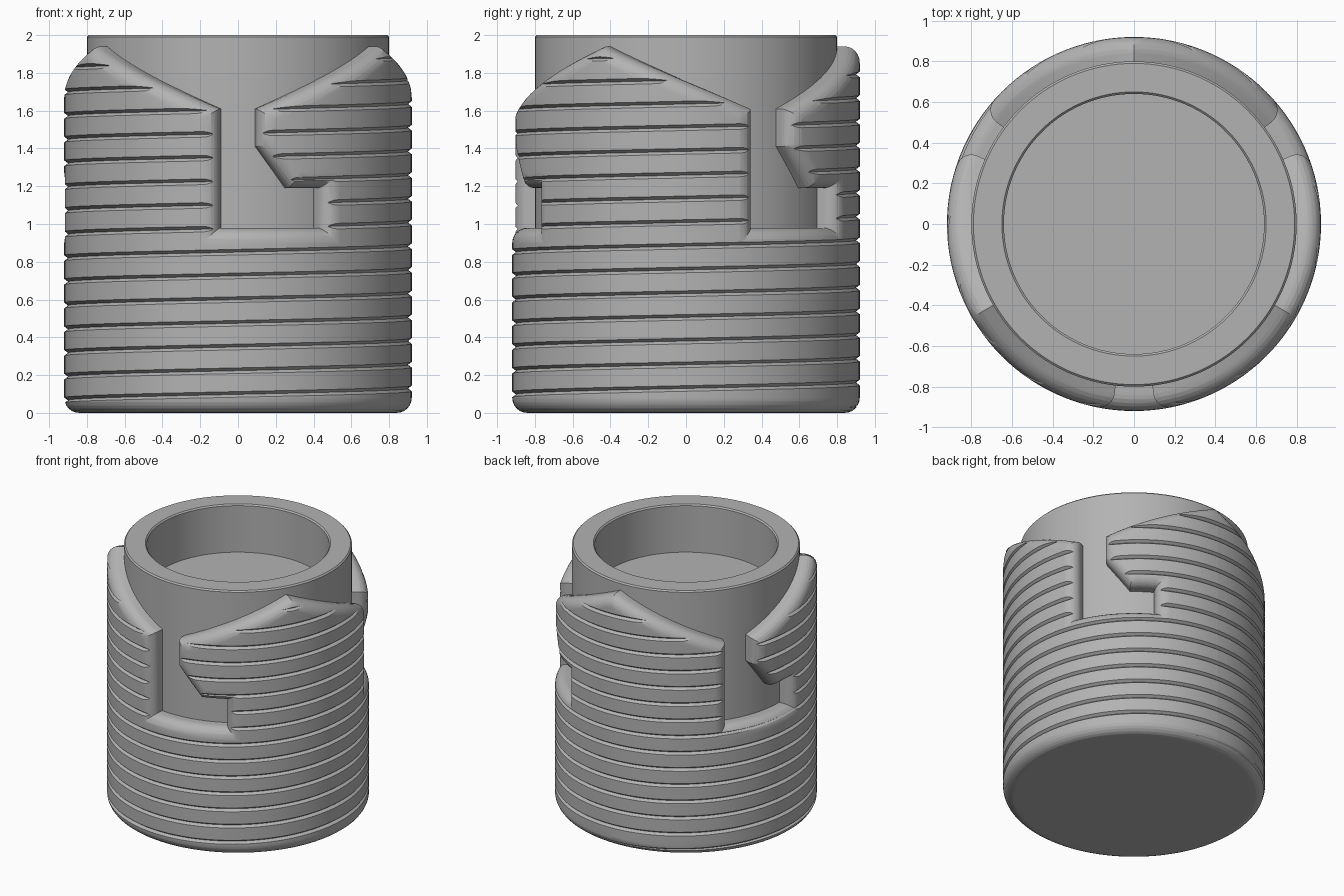
import bpy, bmesh, math
from mathutils import Vector

if "Cube" in bpy.data.objects:
    bpy.data.objects.remove(bpy.data.objects["Cube"], do_unlink=True)

CORE_R, WALL = 0.80, 0.12       # core radius, sleeve thickness
MID_R = CORE_R + WALL / 2       # radius at which the flat sleeve is unrolled
SINK = 0.02                     # sleeve overlap into the core
PITCH, GROOVE_Z = 0.1255, 0.098

grey = bpy.data.materials.new("plain_grey")
grey.use_nodes = True
COLOR = (0.45, 0.45, 0.45, 1)
grey.diffuse_color = COLOR
grey.node_tree.nodes["Principled BSDF"].inputs["Base Color"].default_value = COLOR


def make_object(name, bm):
    mesh = bpy.data.meshes.new(name)
    bm.to_mesh(mesh)
    bm.free()
    mesh.materials.clear()
    mesh.materials.append(grey)
    ob = bpy.data.objects.new(name, mesh)
    bpy.context.collection.objects.link(ob)
    return ob


def smooth(ob):
    bpy.ops.object.select_all(action='DESELECT')
    ob.select_set(True)
    bpy.context.view_layer.objects.active = ob
    bpy.ops.object.shade_smooth_by_angle(angle=math.radians(30))
    ob.modifiers.new("even_shading", 'WEIGHTED_NORMAL').keep_sharp = True


def flat(deg, depth, z):
    """Point on the unrolled sleeve."""
    return Vector((math.radians(deg) * MID_R, -depth, z))


# Core: a cup turned from a profile
def build_core():
    bm = bmesh.new()
    profile = [(0, 0), (CORE_R, 0), (CORE_R, 1.99), (CORE_R - 0.01, 2),
               (0.65, 2), (0.64, 1.99), (0.64, 1.63), (0, 1.63)]
    verts = [bm.verts.new((r, 0, z)) for r, z in profile]
    edges = [bm.edges.new(pair) for pair in zip(verts, verts[1:])]
    bmesh.ops.spin(bm, geom=verts + edges, cent=(0, 0, 0), axis=(0, 0, 1),
                   angle=math.tau, steps=120, use_duplicate=False)
    bmesh.ops.remove_doubles(bm, verts=bm.verts, dist=1e-4)
    bmesh.ops.recalc_face_normals(bm, faces=bm.faces)
    smooth(make_object("core_cup", bm))


# Unrolled sleeve: outline with three hooked slots, rounded outer rim
def build_flat_sleeve():
    slot = [(-6.5, 1.61), (-6.5, 0.98), (30, 0.98), (30, 1.19),
            (18, 1.19), (6.5, 1.41), (6.5, 1.61), (60, 1.94)]
    outline = [(-190, 0), (-190, 1.88), (-180, 1.94)]
    for centre in (-120, 0, 120):
        outline += [(centre + a, z) for a, z in slot]
    outline += [(190, 1.88), (190, 0)]

    bm = bmesh.new()
    face = bm.faces.new([bm.verts.new(flat(a, -SINK, z)) for a, z in outline])
    grown = bmesh.ops.extrude_face_region(bm, geom=[face], use_keep_orig=True)["geom"]
    front = [v for v in grown if isinstance(v, bmesh.types.BMVert)]
    bmesh.ops.translate(bm, verts=front, vec=(0, -WALL - SINK, 0))
    bmesh.ops.recalc_face_normals(bm, faces=bm.faces)
    rim = [e for e in bm.edges if all(v in front for v in e.verts)]
    bmesh.ops.bevel(bm, geom=rim, offset=0.08, offset_type='OFFSET', segments=6,
                    profile=0.5, affect='EDGES', clamp_overlap=False)
    return make_object("flat_sleeve", bm)


# Groove cutters: one slanted V bar for each turn of the spiral
def build_groove_cutter():
    bm = bmesh.new()
    section = [(WALL - 0.02, 0), (WALL + 0.02, 0.03), (WALL + 0.02, -0.03)]
    for turn in range(-1, 15):
        ends = []
        for deg in (-195, 195):
            z = GROOVE_Z + PITCH * (turn + deg / 360)
            ends.append([bm.verts.new(flat(deg, d, z + h)) for d, h in section])
        a, b = ends
        bm.faces.new(a)
        bm.faces.new(b)
        for i in range(3):
            j = (i + 1) % 3
            bm.faces.new((a[i], a[j], b[j], b[i]))
    bmesh.ops.recalc_face_normals(bm, faces=bm.faces)
    cutter = make_object("groove_cutter", bm)
    cutter.hide_render = True
    return cutter


# Sleeve: cut the grooves, slice into narrow strips, roll around the core
def build_sleeve():
    sheet, cutter = build_flat_sleeve(), build_groove_cutter()
    cut = sheet.modifiers.new("grooves", 'BOOLEAN')
    cut.operation, cut.solver, cut.object = 'DIFFERENCE', 'EXACT', cutter
    depsgraph = bpy.context.evaluated_depsgraph_get()
    bm = bmesh.new()
    bm.from_object(sheet, depsgraph)
    for helper in (sheet, cutter):
        bpy.data.objects.remove(helper, do_unlink=True)

    bmesh.ops.triangulate(bm, faces=bm.faces)
    for deg in range(-180, 181, 3):
        bmesh.ops.bisect_plane(bm, geom=bm.verts[:] + bm.edges[:] + bm.faces[:],
                               dist=1e-6, plane_co=flat(deg, 0, 0), plane_no=(1, 0, 0),
                               clear_inner=deg == -180, clear_outer=deg == 180)
    for v in bm.verts:
        angle, r = v.co.x / MID_R, CORE_R - v.co.y
        v.co = (r * math.sin(angle), -r * math.cos(angle), v.co.z)
    bmesh.ops.remove_doubles(bm, verts=bm.verts, dist=1e-4)
    for f in bm.faces:
        f.material_index = 0
    smooth(make_object("grooved_sleeve", bm))


build_core()
build_sleeve()
